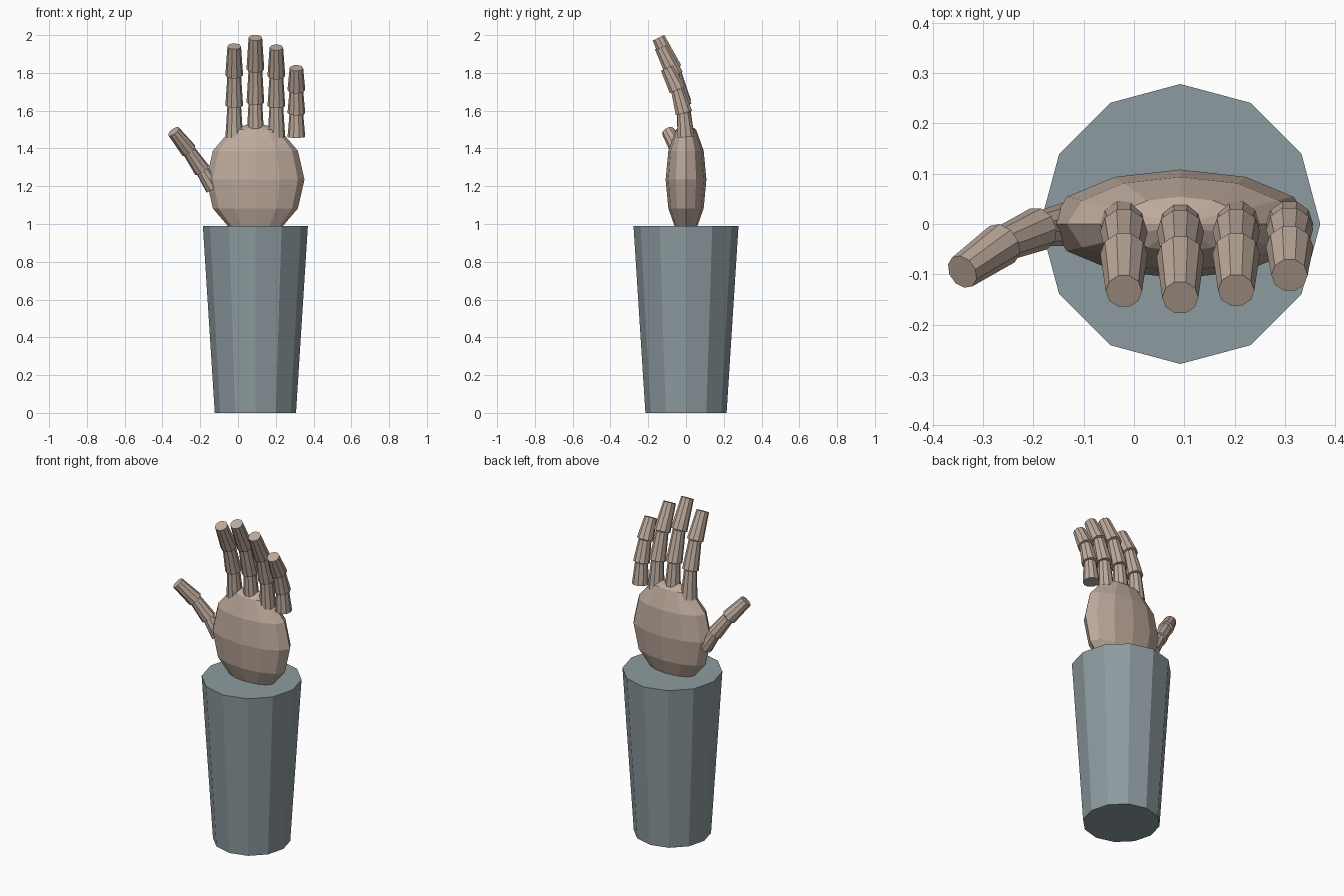
import bpy, bmesh
from math import radians, sin, cos
from mathutils import Matrix, Vector

if "Cube" in bpy.data.objects:
    bpy.data.objects.remove(bpy.data.objects["Cube"])


def material(name, rgb):
    m = bpy.data.materials.new(name)
    m.diffuse_color = (*rgb, 1)
    m.use_nodes = True
    m.node_tree.nodes["Principled BSDF"].inputs["Base Color"].default_value = m.diffuse_color
    return m


SKIN = material("skin", (0.51, 0.40, 0.33))
SLATE = material("slate", (0.27, 0.33, 0.35))


def finish(name, bm, mat):
    me = bpy.data.meshes.new(name)
    bm.to_mesh(me)
    bm.free()
    me.materials.append(mat)
    ob = bpy.data.objects.new(name, me)
    bpy.context.collection.objects.link(ob)
    return ob


def add_cone(bm, a, b, r1, r2, sides, spin=0.0):
    """Capped tapered prism from point a to point b."""
    a, b = Vector(a), Vector(b)
    d = b - a
    rot = d.to_track_quat('Z', 'Y').to_matrix().to_4x4()
    mat = Matrix.Translation((a + b) / 2) @ rot @ Matrix.Rotation(spin, 4, 'Z')
    bmesh.ops.create_cone(bm, cap_ends=True, segments=sides, radius1=r1,
                          radius2=r2, depth=d.length, matrix=mat)


def digit(name, joints, r1, r2):
    """Chain of tapered segments through the joints."""
    bm = bmesh.new()
    for a, b in zip(joints, joints[1:]):
        add_cone(bm, a, b, r1, r2, 10, radians(18))
    finish(name, bm, SKIN)


CX = 0.092

# forearm sleeve
bm = bmesh.new()
add_cone(bm, (CX, 0, 0), (CX, 0, 0.99), 0.215, 0.278, 12)
finish("forearm", bm, SLATE)

# flattened palm
bm = bmesh.new()
bmesh.ops.create_uvsphere(
    bm, u_segments=12, v_segments=6, radius=1,
    matrix=Matrix.Translation((CX, 0, 1.235)) @ Matrix.Diagonal((0.26, 0.108, 0.305, 1)))
finish("palm", bm, SKIN)

# four fingers, each segment bending further forward
for name, x, length in (("index_finger", -0.02, 0.168), ("middle_finger", 0.092, 0.184),
                        ("ring_finger", 0.203, 0.166), ("little_finger", 0.309, 0.128)):
    joints = [Vector((x, 0, 1.46))]
    for bend in (5, 15.5, 26):
        t = radians(bend)
        joints.append(joints[-1] + length * Vector((0, -sin(t), cos(t))))
    digit(name, joints, 0.047, 0.036)

# thumb
digit("thumb", [(-0.13, 0, 1.19), (-0.19, -0.01, 1.285),
                (-0.262, -0.04, 1.39), (-0.341, -0.095, 1.49)], 0.044, 0.035)
